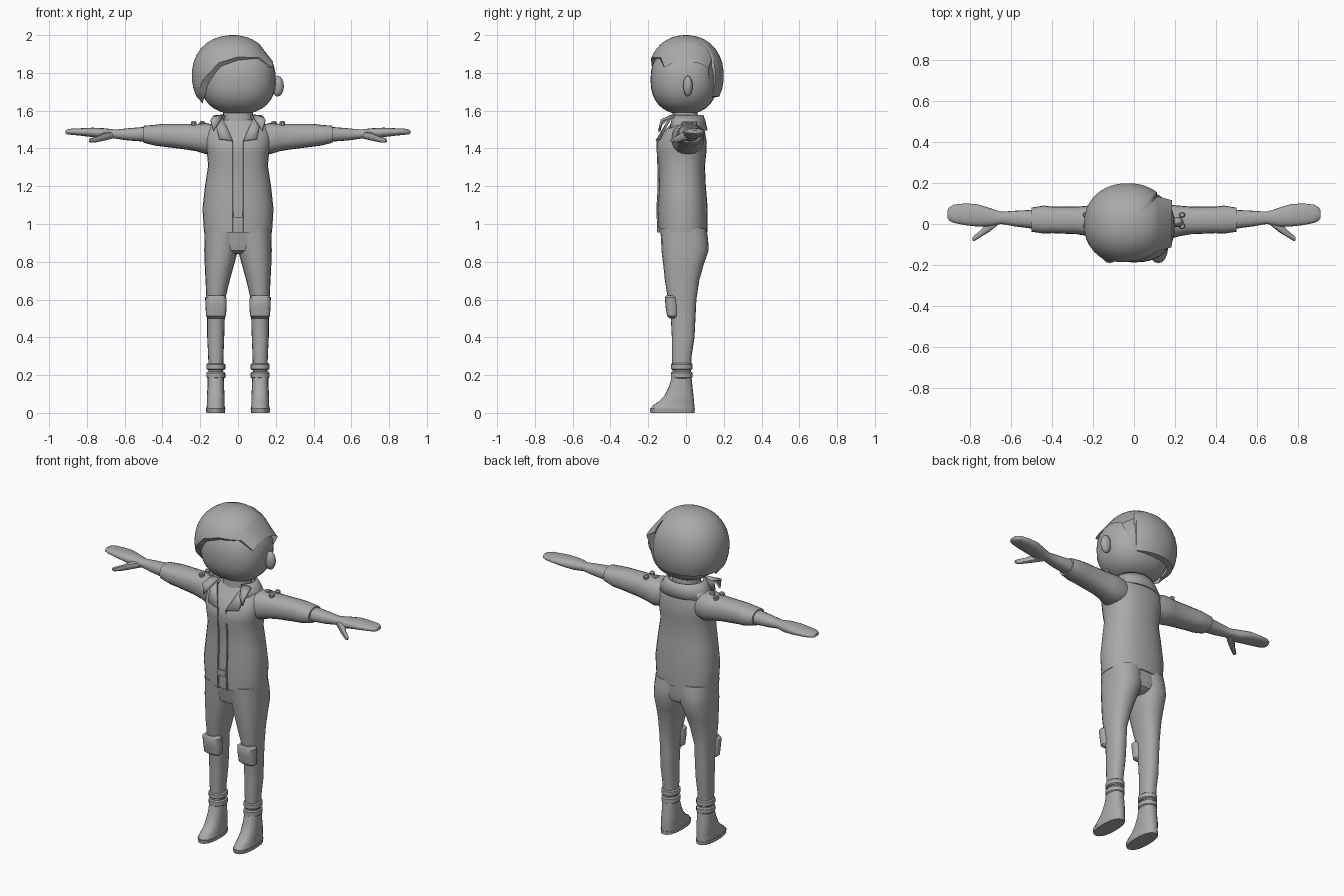
import bpy, bmesh, math
from mathutils import Vector

grey = bpy.data.materials.new("plain grey")
grey.diffuse_color = (0.4, 0.4, 0.4, 1)


def make(name, verts, faces, angle=40, thick=0):
    me = bpy.data.meshes.new(name)
    me.from_pydata([tuple(v) for v in verts], [], faces)
    bm = bmesh.new()
    bm.from_mesh(me)
    bmesh.ops.recalc_face_normals(bm, faces=bm.faces)
    bm.to_mesh(me)
    bm.free()
    ob = bpy.data.objects.new(name, me)
    bpy.context.collection.objects.link(ob)
    me.materials.append(grey)
    if thick:
        m = ob.modifiers.new("thickness", 'SOLIDIFY')
        m.thickness = thick
        m.offset = 0
    bpy.context.view_layer.objects.active = ob
    bpy.ops.object.select_all(action='DESELECT')
    ob.select_set(True)
    bpy.ops.object.shade_smooth_by_angle(angle=math.radians(angle))
    return ob


def power(v, e):
    return math.copysign(abs(v) ** e, v)


def loft(name, rings, axis='z', n=20, e=0.85, side=1, angle=40):
    """Rings are (position, a_min, a_max, b_min, b_max)."""
    verts, faces = [], []
    for p, a0, a1, b0, b1 in rings:
        for i in range(n):
            t = 2 * math.pi * i / n
            a = (a0 + a1) / 2 + (a1 - a0) / 2 * power(math.cos(t), e)
            b = (b0 + b1) / 2 + (b1 - b0) / 2 * power(math.sin(t), e)
            x, y, z = (a, b, p) if axis == 'z' else (p, a, b)
            verts.append((x * side, y, z))
    for r in range(len(rings) - 1):
        for i in range(n):
            j = (i + 1) % n
            faces.append((r * n + i, r * n + j, r * n + n + j, r * n + n + i))
    faces += [tuple(range(n)), tuple(range((len(rings) - 1) * n, len(rings) * n))]
    return make(name, verts, faces, angle)


def ellipsoid(name, c, r, n=32, m=16, e=1.0):
    rings = []
    for k in range(m + 1):
        t = math.pi * (0.02 + 0.96 * k / m)
        s, z = math.sin(t) ** e, c[2] - r[2] * power(math.cos(t), e)
        rings.append((z, c[0] - r[0] * s, c[0] + r[0] * s, c[1] - r[1] * s, c[1] + r[1] * s))
    return loft(name, rings, n=n, e=e)


def box(name, x0, x1, y0, y1, z0, z1):
    v = [(x, y, z) for z in (z0, z1) for x, y in ((x0, y0), (x1, y0), (x1, y1), (x0, y1))]
    return make(name, v, [(0, 1, 2, 3), (4, 5, 6, 7)] +
                [(i, (i + 1) % 4, (i + 1) % 4 + 4, i + 4) for i in range(4)], 20)


# Head with one uncovered ear
ellipsoid("head", (0, -0.01, 1.765), (0.2, 0.178, 0.185), e=0.86)
ellipsoid("ear", (0.21, 0.01, 1.73), (0.033, 0.026, 0.055), 14, 8)

# Swept hair: a dome ended by a side parting plane, a fringe arc and a nape line
HC, HR = Vector((-0.03, 0, 1.785)), Vector((0.215, 0.2, 0.215))
FRINGE = [(-0.25, 1.63), (-0.225, 1.66), (-0.185, 1.765), (-0.1, 1.855), (0, 1.885), (0.13, 1.88)]


def hair_point(a, t):
    e = 0.93
    s = math.sin(t) ** e
    return HC + Vector((HR.x * s * power(math.cos(a), e), HR.y * s * power(math.sin(a), e),
                        HR.z * power(math.cos(t), e)))


def covered(p):
    if p.x > 0.115:
        return False
    if p.y > -0.02:
        return p.z > 1.675
    for (x0, z0), (x1, z1) in zip(FRINGE, FRINGE[1:]):
        if x0 <= p.x <= x1:
            return p.z > z0 + (z1 - z0) * (p.x - x0) / (x1 - x0)
    return False


N, M = 80, 10
verts, faces = [], []
for i in range(N):
    a = 2 * math.pi * i / N
    t = 0.2
    while t < 2.4 and covered(hair_point(a, t)):
        t += 0.005
    verts += [hair_point(a, t * (0.03 + 0.97 * k / M)) for k in range(M + 1)]
    # rim sloping in to the scalp
    p = verts[-1]
    if p.x > 0.105 and p.y > -0.15:
        d = p - HC
        verts.append(Vector((min(0.195, p.x + 0.07), p.y * 0.86, p.z - 0.11 * max(0.2, d.z / 0.2))))
    else:
        verts.append(Vector((p.x * 0.86, p.y * 0.84, p.z - (0.035 if p.y < 0 else 0.005))))
R = M + 2
for i in range(N):
    j = (i + 1) % N
    faces += [(i * R + k, j * R + k, j * R + k + 1, i * R + k + 1) for k in range(R - 1)]
faces.append(tuple(i * R for i in range(N)))
make("hair", verts, faces, 35)

# Neck, jacket and trousers seat
loft("neck", [(1.42, -0.09, 0.09, -0.08, 0.07), (1.53, -0.08, 0.08, -0.075, 0.065),
              (1.62, -0.08, 0.08, -0.07, 0.06)])
loft("jacket", [(0.955, -0.165, 0.165, -0.13, 0.1), (0.955, -0.18, 0.18, -0.145, 0.113),
                (1.08, -0.188, 0.188, -0.15, 0.115), (1.2, -0.175, 0.175, -0.143, 0.105),
                (1.31, -0.158, 0.158, -0.145, 0.1), (1.38, -0.165, 0.165, -0.155, 0.108),
                (1.43, -0.175, 0.175, -0.153, 0.11), (1.49, -0.175, 0.175, -0.115, 0.1),
                (1.53, -0.145, 0.145, -0.08, 0.09), (1.55, -0.1, 0.1, -0.07, 0.08)], n=28)
loft("trouser_seat", [(0.84, -0.1, 0.1, -0.08, 0.07), (0.86, -0.165, 0.165, -0.115, 0.1),
                      (0.9, -0.175, 0.175, -0.125, 0.11), (0.98, -0.172, 0.172, -0.137, 0.105)], n=28)

# Front opening trims and belt
for s in (-1, 1):
    x = s * 0.029
    loft("jacket_edge", [(0.955, x - 0.004, x + 0.004, -0.152, -0.12),
                         (1.08, x - 0.004, x + 0.004, -0.157, -0.12),
                         (1.2, x - 0.004, x + 0.004, -0.15, -0.12),
                         (1.31, x - 0.004, x + 0.004, -0.152, -0.12),
                         (1.44, x - 0.004, x + 0.004, -0.157, -0.12)], n=8, e=0.4)
box("belt_front", -0.025, 0.025, -0.156, -0.12, 1.035, 1.07)

# Collar standing around the back of the neck
verts = []
K = 18
for i in range(K + 1):
    a = math.radians(-50 + 280 * i / K)
    c, s = math.cos(a), math.sin(a)
    verts += [(0.105 * c, 0.088 * s, 1.575), (0.13 * c, 0.098 * s, 1.545), (0.16 * c, 0.11 * s, 1.495)]
make("collar", verts, [(3 * i + k, 3 * i + 3 + k, 3 * i + 4 + k, 3 * i + 1 + k)
                       for i in range(K) for k in (0, 1)], 40, 0.01)

for s in (-1, 1):
    # Lapel and shirt opening edge
    make("lapel", [(s * x, y, z) for x, y, z in
                   ((0.075, -0.07, 1.575), (0.13, -0.06, 1.57), (0.145, -0.13, 1.55),
                    (0.13, -0.142, 1.49), (0.105, -0.13, 1.53))],
         [(0, 1, 2, 4), (2, 3, 4)], 20, 0.012)
    make("neckline", [(s * x, y, z) for x, y, z in
                      ((0.085, -0.078, 1.57), (0.125, -0.085, 1.56), (0.1, -0.14, 1.45),
                       (0.028, -0.157, 1.44))], [(0, 1, 2, 3)], 20, 0.01)

    # Sleeve, cuff and hand
    loft("sleeve", [(0.1, -0.07, 0.08, 1.38, 1.52), (0.17, -0.075, 0.095, 1.37, 1.535),
                    (0.22, -0.06, 0.09, 1.385, 1.53), (0.28, -0.05, 0.085, 1.395, 1.53),
                    (0.4, -0.045, 0.085, 1.41, 1.53), (0.44, -0.047, 0.09, 1.415, 1.525),
                    (0.5, -0.038, 0.08, 1.43, 1.52), (0.5, -0.02, 0.065, 1.445, 1.51)], 'x', side=s)
    loft("hand", [(0.48, -0.025, 0.07, 1.435, 1.515), (0.58, -0.012, 0.065, 1.442, 1.507),
                  (0.65, 0.0, 0.06, 1.452, 1.5), (0.71, -0.012, 0.08, 1.45, 1.507),
                  (0.77, -0.012, 0.098, 1.46, 1.51), (0.83, -0.005, 0.1, 1.467, 1.507),
                  (0.88, 0.005, 0.095, 1.472, 1.505), (0.905, 0.018, 0.08, 1.475, 1.5),
                  (0.912, 0.03, 0.065, 1.48, 1.495)], 'x', n=16, side=s)
    loft("thumb", [(0.66, 0.0, 0.045, 1.452, 1.492), (0.71, -0.04, 0.015, 1.44, 1.485),
                   (0.75, -0.064, -0.03, 1.432, 1.465), (0.78, -0.083, -0.055, 1.43, 1.455),
                   (0.79, -0.08, -0.066, 1.435, 1.45)], 'x', n=10, side=s)

    # Shoulder studs
    for x, y in ((0.235, 0.045), (0.235, -0.01), (0.19, 0.018)):
        loft("shoulder_stud", [(z, x - r, x + r, y - r, y + r) for z, r in
                               ((1.5, 0.015), (1.538, 0.015), (1.544, 0.01))], n=10, e=1, side=s, angle=30)

    # Trouser leg and knee pad
    loft("trouser_leg", [(0.2, 0.08, 0.155, -0.07, 0.025), (0.3, 0.077, 0.158, -0.075, 0.03),
                         (0.4, 0.073, 0.163, -0.075, 0.045), (0.5, 0.07, 0.163, -0.08, 0.05),
                         (0.6, 0.068, 0.167, -0.095, 0.055), (0.7, 0.044, 0.172, -0.112, 0.07),
                         (0.78, 0.022, 0.176, -0.12, 0.092), (0.86, 0.0, 0.179, -0.13, 0.12),
                         (0.92, -0.01, 0.177, -0.132, 0.117), (0.975, -0.03, 0.176, -0.137, 0.108)], side=s)
    loft("knee_pad", [(0.5, 0.08, 0.155, -0.085, -0.055), (0.512, 0.064, 0.169, -0.1, -0.045),
                      (0.56, 0.06, 0.172, -0.108, -0.042), (0.61, 0.06, 0.174, -0.112, -0.05),
                      (0.622, 0.075, 0.16, -0.105, -0.06)], n=16, e=0.65, side=s)

    # Ankle bands and boot
    for z in (0.2, 0.245):
        loft("ankle_band", [(z - 0.018, 0.074, 0.161, -0.072, 0.027), (z - 0.012, 0.067, 0.167, -0.08, 0.035),
                            (z + 0.012, 0.067, 0.167, -0.08, 0.035), (z + 0.018, 0.074, 0.161, -0.072, 0.027)],
             e=1, side=s)
    loft("boot", [(0.02, 0.068, 0.168, -0.188, 0.045), (0.04, 0.071, 0.165, -0.175, 0.044),
                  (0.06, 0.071, 0.165, -0.145, 0.043), (0.09, 0.071, 0.165, -0.115, 0.04),
                  (0.14, 0.074, 0.161, -0.09, 0.034), (0.2, 0.075, 0.16, -0.073, 0.028)], side=s)
    loft("boot_sole", [(0.0, 0.07, 0.167, -0.188, 0.045), (0.022, 0.067, 0.17, -0.192, 0.047)], side=s)
